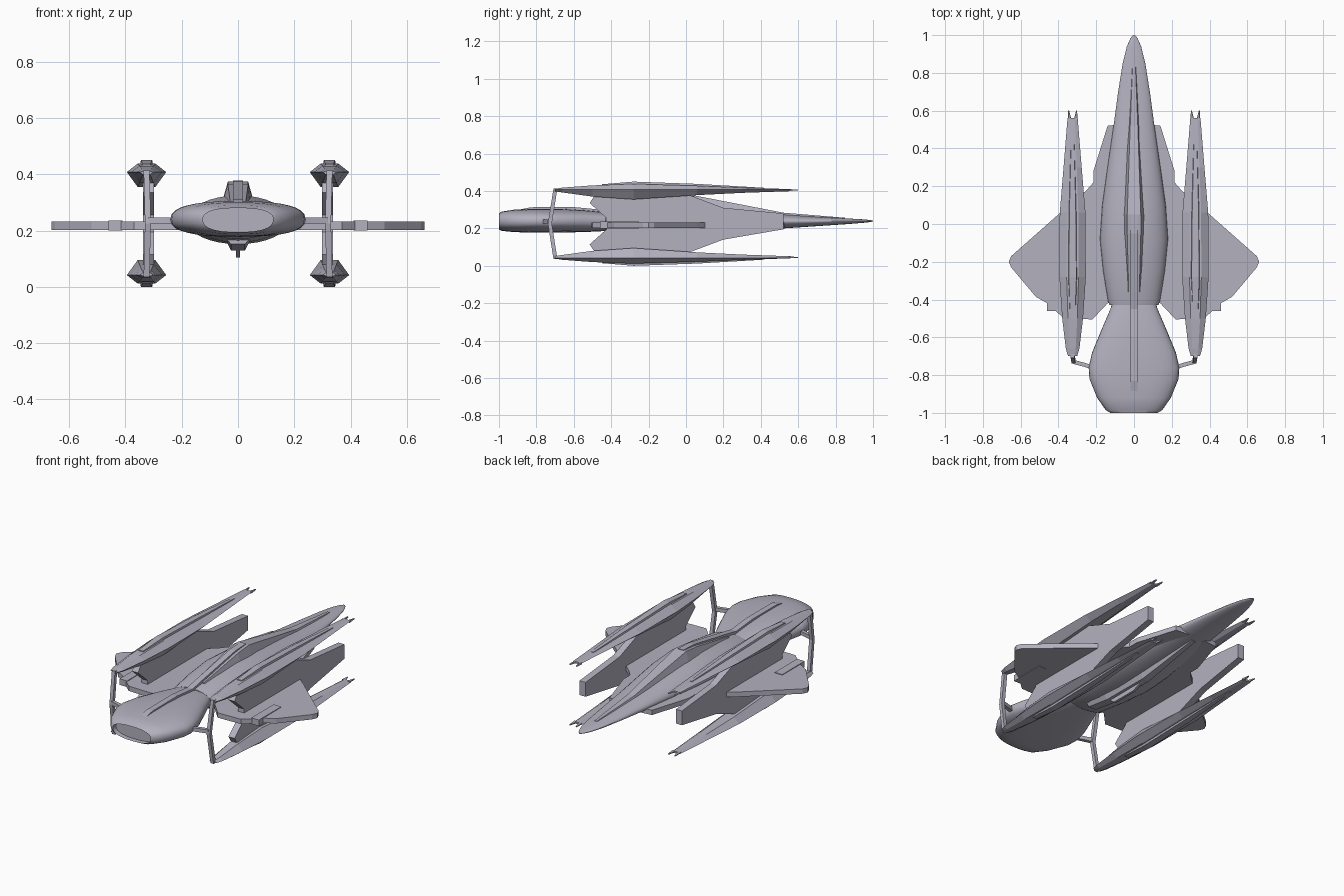
import bpy, bmesh, math

cube = bpy.data.objects.get("Cube")
if cube:
    bpy.data.objects.remove(cube)

hull_grey = bpy.data.materials.new("hull grey")
hull_grey.use_nodes = True
colour = (0.45, 0.44, 0.52, 1)
hull_grey.diffuse_color = colour
hull_grey.node_tree.nodes["Principled BSDF"].inputs["Base Color"].default_value = colour
MID = 0.225  # height of the plane the pods are mirrored about


def finish(name, bm, smooth=False):
    bmesh.ops.recalc_face_normals(bm, faces=bm.faces)
    mesh = bpy.data.meshes.new(name)
    bm.to_mesh(mesh)
    bm.free()
    mesh.materials.append(hull_grey)
    obj = bpy.data.objects.new(name, mesh)
    bpy.context.collection.objects.link(obj)
    if smooth:
        bpy.ops.object.select_all(action='DESELECT')
        bpy.context.view_layer.objects.active = obj
        obj.select_set(True)
        bpy.ops.object.shade_smooth_by_angle(angle=math.radians(35))
    return obj


def loft(rings):
    """Skin a list of equal-length rings of points and cap both ends."""
    bm = bmesh.new()
    loops = [[bm.verts.new(p) for p in ring] for ring in rings]
    n = len(loops[0])
    for a, b in zip(loops, loops[1:]):
        for i in range(n):
            j = (i + 1) % n
            bm.faces.new((a[i], a[j], b[j], b[i]))
    caps = [bm.faces.new(loops[0]), bm.faces.new(loops[-1])]
    return bm, caps


def oval(y, half, bottom, middle, top, power=1.0, n=32):
    ring = []
    for i in range(n):
        a = 2 * math.pi * i / n
        c, s = math.cos(a), math.sin(a)
        c, s = [math.copysign(abs(v) ** power, v) for v in (c, s)]
        ring.append((half * c, y, middle + s * (top - middle if s > 0 else middle - bottom)))
    return ring


def prism(name, outline, place, low, high):
    """Extrude a 2D outline between two depths; place maps (u, v, depth) to xyz."""
    bm, _ = loft([[place(u, v, d) for u, v in outline] for d in (low, high)])
    return finish(name, bm)


def bar(name, path, r):
    """Square rod following a path of points, with sections level across it."""
    for k, (p, q) in enumerate(zip(path, path[1:])):
        axis = max(range(3), key=lambda i: abs(q[i] - p[i]))
        u, v = [i for i in range(3) if i != axis]
        rings = []
        for point in (p, q):
            ring = []
            for su, sv in ((-1, -1), (1, -1), (1, 1), (-1, 1)):
                c = list(point)
                c[u] += su * r
                c[v] += sv * r
                ring.append(c)
            rings.append(ring)
        finish(f"{name}_{k + 1}", loft(rings)[0])


def trapezoid(x, y, base, top, z0, z1):
    return [(x - base, y, z0), (x + base, y, z0), (x + top, y, z1), (x - top, y, z1)]


# Broad flattened head with a recessed intake in its nose
head = [(-1.0, .125, .195, .24, .28), (-.985, .15, .187, .24, .29), (-.92, .195, .18, .24, .3),
        (-.82, .236, .178, .24, .305), (-.76, .24, .178, .24, .305), (-.68, .222, .178, .24, .305),
        (-.55, .168, .18, .24, .298), (-.45, .125, .185, .24, .288), (-.4, .11, .19, .24, .28)]
bm, caps = loft([oval(*s, power=.8) for s in head])
bmesh.ops.inset_region(bm, faces=[caps[0]], thickness=.012)
moved = bmesh.ops.extrude_face_region(bm, geom=[caps[0]])
bmesh.ops.translate(bm, vec=(0, .03, 0),
                    verts=[v for v in moved["geom"] if isinstance(v, bmesh.types.BMVert)])
bmesh.ops.delete(bm, geom=[caps[0]], context='FACES_ONLY')
finish("head", bm, True)

# Long tapering fuselage
body = [(-.43, .13, .18, .235, .29), (-.41, .137, .17, .235, .295), (-.25, .163, .158, .235, .312),
        (-.08, .18, .152, .235, .325), (.1, .168, .158, .235, .32), (.3, .14, .178, .235, .3),
        (.52, .108, .2, .237, .275), (.7, .084, .212, .238, .262), (.85, .06, .222, .239, .254),
        (.94, .038, .229, .24, .249), (.985, .018, .234, .24, .245), (1.0, .006, .237, .24, .242)]
finish("fuselage", loft([oval(*s) for s in body])[0], True)

# Dorsal spine, the narrow ridge ahead of it, and the ventral keel
spine = [(-.36, .045, .028, .27, .305), (-.05, .062, .036, .28, .365), (.05, .062, .036, .28, .375),
         (.52, .035, .02, .255, .284), (.85, .012, .007, .24, .257)]
finish("dorsal_spine", loft([trapezoid(0, *s) for s in spine])[0])


def side_on(x):
    return lambda u, v, d: (x + d, u, v)


prism("dorsal_ridge", [(-.95, .27), (-.95, .288), (-.83, .313), (-.6, .314), (-.45, .3), (-.36, .318),
                       (-.05, .374), (.05, .378), (.05, .27)], side_on(0), -.018, .018)
keel = [(-.35, .05, .025, .18, .152), (-.2, .05, .025, .18, .13), (.1, .045, .022, .18, .13),
        (.5, .02, .012, .22, .194)]
finish("ventral_keel", loft([trapezoid(0, *s) for s in keel])[0])
prism("ventral_fin", [(-.22, .15), (-.16, .104), (.0, .104), (.12, .15)], side_on(0), -.007, .007)

wing = [(.05, .53), (.14, .52), (.215, .28), (.215, .22), (.25, .18), (.34, .1), (.39, .06),
        (.65, -.17), (.663, -.2), (.65, -.23), (.52, -.385), (.45, -.425), (.41, -.465),
        (.37, -.5), (.22, -.505), (.14, -.42), (.05, -.4)]
pylon = [(-.48, .39), (-.515, .335), (-.425, .255), (-.425, .195), (-.515, .115), (-.48, .06),
         (0, .065), (.2, .14), (.52, .195), (.52, .28), (.2, .31), (0, .385)]

# Pod stations: y, half width, roof, floor, with the widest line in between
pods = [(-.7, .024, .412, .398), (-.66, .036, .418, .392), (-.5, .055, .43, .37), (-.28, .07, .438, .355),
        (.06, .068, .428, .378), (.3, .048, .418, .39), (.56, .027, .41, .399)]


def pod_ring(x, y, half, roof, floor, flip):
    line = .408
    pts = [(half, line), (half * .45, roof), (-half * .45, roof),
           (-half, line), (-half * .45, floor), (half * .45, floor)]
    return [(x + u, y, flip(v)) for u, v in pts]


for side, s in (("left", 1), ("right", -1)):
    px = .325 * s

    # Diamond wing, with a small gun housing on the leading edge
    prism(f"{side}_wing", wing, lambda u, v, d: (s * u, v, d), .203, .232)
    prism(f"{side}_gun_housing", [(.41, -.46), (.46, -.46), (.46, -.25), (.41, -.25)],
          lambda u, v, d: (s * u, v, d), .2, .236)

    # Upright plate joining the wing to both pods
    prism(f"{side}_pylon", pylon, side_on(.318 * s), -.02, .02)

    # Bent arm holding the pod noses to the head
    bar(f"{side}_arm", [(.2 * s, -.765, .236), (.265 * s, -.745, .236), (.32 * s, -.73, .236)], .011)

    for level, flip in (("upper", lambda z: z), ("lower", lambda z: 2 * MID - z)):
        name = f"{side}_{level}"
        finish(f"{name}_pod", loft([pod_ring(px, *p, flip) for p in pods])[0])

        # Raised strip along the outer face of the pod
        strip = [(-.45, .02, .014, .42, .436), (-.28, .026, .02, .42, .45),
                 (.06, .024, .017, .41, .438), (.42, .012, .008, .405, .417)]
        finish(f"{name}_strip", loft([[(x, y, flip(z)) for x, y, z in trapezoid(px, *t)]
                                      for t in strip])[0])

        # Forked tail tips
        for fork in (-1, 1):
            finish(f"{name}_tail_tip_{'inner' if fork * s < 0 else 'outer'}",
                   loft([trapezoid(px + fork * .016, .55, .01, .006, flip(.4), flip(.41)),
                         trapezoid(px + fork * .021, .6, .003, .002, flip(.403), flip(.408))])[0])

        # Slanted strut from the arm to the pod nose
        bar(f"{name}_strut", [(.32 * s, -.728, flip(.225)), (px, -.698, flip(.414))], .0105)
